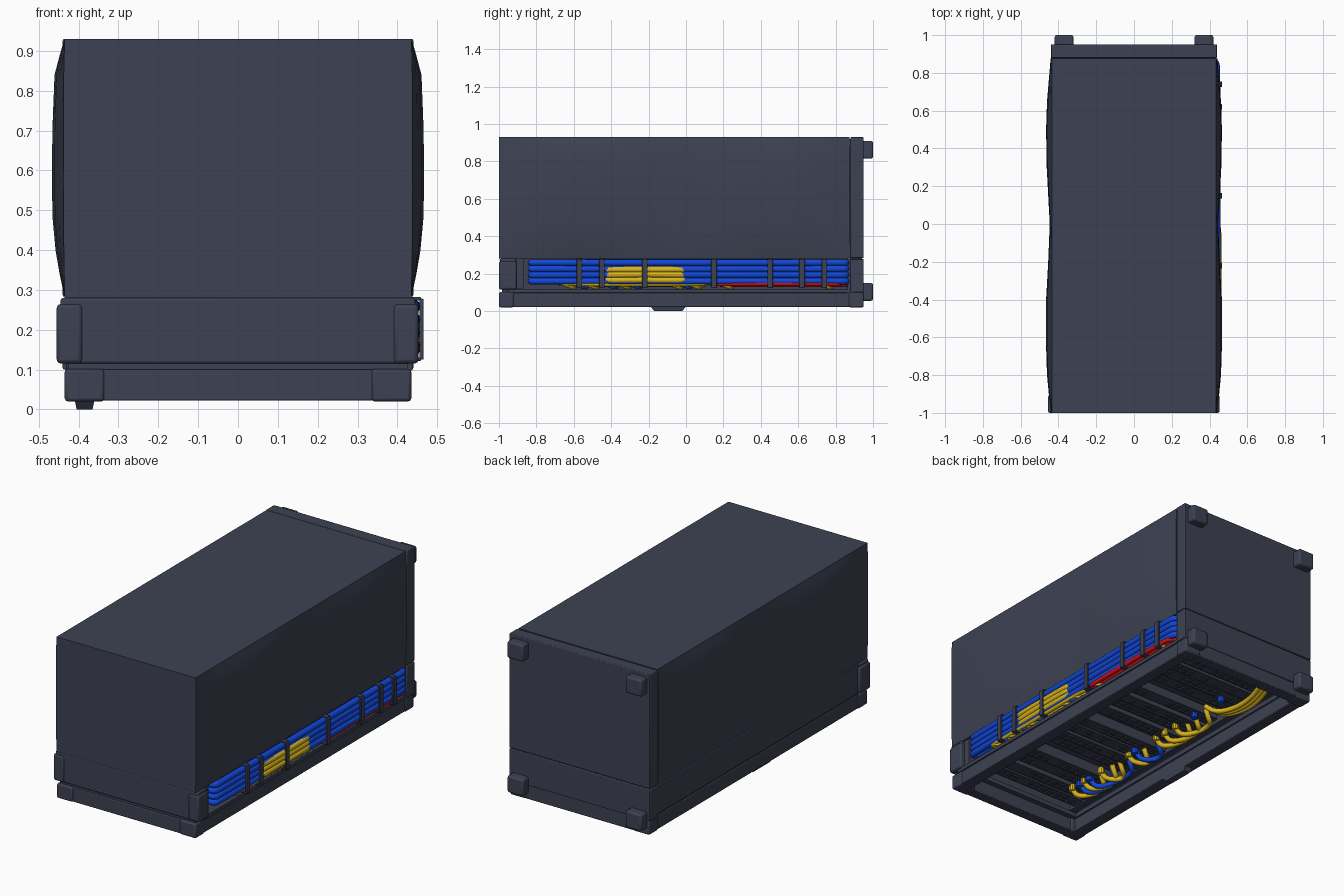
import bpy, bmesh, math, random
from mathutils import Vector

if "Cube" in bpy.data.objects:
    bpy.data.objects.remove(bpy.data.objects["Cube"])
random.seed(4)


def mat(name, c):
    m = bpy.data.materials.new(name)
    m.diffuse_color = (*c, 1)
    m.use_nodes = True
    m.node_tree.nodes["Principled BSDF"].inputs["Base Color"].default_value = m.diffuse_color
    return m


SLATE = mat("slate", (0.047, 0.053, 0.085))
BLUE = mat("cable_blue", (0.006, 0.065, 0.70))
YELLOW = mat("cable_yellow", (0.70, 0.46, 0.012))
RED = mat("cable_red", (0.70, 0.006, 0.008))


def finish(name, bm, material, bevel=0.0, smooth=35):
    bmesh.ops.recalc_face_normals(bm, faces=bm.faces)
    me = bpy.data.meshes.new(name)
    bm.to_mesh(me)
    bm.free()
    me.materials.append(material)
    ob = bpy.data.objects.new(name, me)
    bpy.context.collection.objects.link(ob)
    if bevel:
        b = ob.modifiers.new("bevel", 'BEVEL')
        b.width, b.segments, b.limit_method = bevel, 2, 'ANGLE'
    bpy.ops.object.select_all(action='DESELECT')
    ob.select_set(True)
    bpy.context.view_layer.objects.active = ob
    bpy.ops.object.shade_smooth_by_angle(angle=math.radians(smooth))
    return ob


def boxes(name, spans, material=SLATE, bevel=0.0):
    """Several boxes in one object, each given as (x0, x1, y0, y1, z0, z1)."""
    bm = bmesh.new()
    for s in spans:
        vs = bmesh.ops.create_cube(bm, size=1)["verts"]
        for v in vs:
            v.co = [s[2 * i] + (v.co[i] + 0.5) * (s[2 * i + 1] - s[2 * i]) for i in range(3)]
    return finish(name, bm, material, bevel)


def cables(name, paths, radius, material):
    """Round tubes swept along smooth paths."""
    cu = bpy.data.curves.new(name, 'CURVE')
    cu.dimensions = '3D'
    cu.bevel_depth, cu.bevel_resolution, cu.use_fill_caps = radius, 3, True
    cu.resolution_u = 4
    for pts in paths:
        sp = cu.splines.new('NURBS')
        sp.points.add(len(pts) - 1)
        for p, c in zip(sp.points, pts):
            p.co = (*c, 1)
        sp.use_endpoint_u = True
        sp.order_u = 3
    cu.materials.append(material)
    ob = bpy.data.objects.new(name, cu)
    bpy.context.collection.objects.link(ob)
    bpy.ops.object.select_all(action='DESELECT')
    ob.select_set(True)
    bpy.context.view_layer.objects.active = ob
    bpy.ops.object.convert(target='MESH')
    bpy.ops.object.shade_smooth_by_angle(angle=math.radians(50))


# main cover: box whose sides bow outwards in two shallow bulges
prof = [(0.28, 0.0), (0.34, 0.4), (0.40, 0.72), (0.48, 0.95), (0.56, 1.0),
        (0.70, 0.97), (0.84, 0.8), (0.90, 0.3), (0.93, 0.0)]
bow = [(-1.0, 0.1), (-0.9, 0.5), (-0.8, 0.8), (-0.6, 1.0), (-0.4, 0.95), (-0.2, 0.6), (0.0, 0.35),
       (0.15, 0.6), (0.3, 0.85), (0.5, 0.95), (0.65, 0.8), (0.8, 0.4), (0.875, 0.2)]
bm = bmesh.new()
rings = []
for y, f in bow:
    half = [(0.435 + 0.032 * f * g, z) for z, g in prof]
    loop = half + [(-x, z) for x, z in reversed(half)]
    rings.append([bm.verts.new((x, y, z)) for x, z in loop])
n = len(rings[0])
for a, b in zip(rings, rings[1:]):
    for i in range(n):
        bm.faces.new((a[i], a[(i + 1) % n], b[(i + 1) % n], b[i]))
bm.faces.new(rings[0])
bm.faces.new(rings[-1])
finish("main_cover", bm, SLATE, smooth=40)

# back panel in two pieces with corner feet
boxes("back_panel", [(-0.44, 0.44, 0.88, 0.95, 0.283, 0.93),
                     (-0.44, 0.44, 0.88, 0.95, 0.10, 0.279),
                     (-0.43, 0.43, 0.86, 0.94, 0.09, 0.92)], bevel=0.004)
boxes("back_feet", [(s * 0.37 - 0.05, s * 0.37 + 0.05, 0.94, 1.0, z, z + 0.095)
                    for s in (-1, 1) for z in (0.055, 0.815)], bevel=0.01)

# bottom frame: hollow rim with corner blocks
boxes("bottom_frame", [(-0.43, 0.43, -0.995, -0.93, 0.022, 0.1),
                       (-0.43, 0.43, 0.88, 0.948, 0.022, 0.1),
                       (-0.43, -0.36, -0.94, 0.89, 0.022, 0.1),
                       (0.36, 0.43, -0.94, 0.89, 0.022, 0.1)], bevel=0.004)
boxes("bottom_corners", [(s * 0.385 - 0.05, s * 0.385 + 0.05, y, y + 0.08, 0.02, 0.102)
                         for s in (-1, 1) for y in (-1.0, 0.87)], bevel=0.008)

# recessed ledge between the frame and the upper body
boxes("ledge", [(-0.425, 0.425, -0.985, -0.9, 0.095, 0.12),
                (-0.425, -0.35, -0.95, 0.9, 0.095, 0.12),
                (0.345, 0.438, -0.95, 0.9, 0.098, 0.118)])

# front band with raised end blocks, closed left wall
boxes("front_band", [(-0.445, 0.445, -0.995, -0.91, 0.115, 0.28)], bevel=0.006)
boxes("front_band_ends", [(-0.455, -0.39, -1.0, -0.905, 0.115, 0.265),
                          (0.39, 0.453, -1.0, -0.905, 0.115, 0.265)], bevel=0.01)
boxes("left_wall", [(-0.44, -0.40, -0.92, 0.89, 0.115, 0.279)], bevel=0.003)
boxes("cable_bay_wall", [(0.345, 0.365, -0.92, 0.88, 0.11, 0.285),
                         (0.36, 0.425, -0.91, -0.87, 0.12, 0.28)])

# tapered latch under the left rail
bm = bmesh.new()
bmesh.ops.create_cube(bm, size=1)
for v in bm.verts:
    k = 0.8 if v.co.z < 0 else 1.0
    v.co = (-0.385 + v.co.x * 0.05 * k, -0.095 + v.co.y * 0.19 * k, 0.0125 + v.co.z * 0.025)
finish("bottom_latch", bm, SLATE)

# stacked equipment seen through the open underside
units, details = [], []
pitch = 1.72 / 20
for i in range(20):
    y = -0.88 + i * pitch
    z = 0.19 if i % 5 == 4 else random.choice((0.135, 0.14, 0.15))
    units.append((-0.32, 0.32, y + 0.006, y + pitch - 0.006, z, 0.29))
    if i % 5 == 4:
        continue
    for k in range(12):
        if random.random() < 0.75:
            x = -0.27 + k * 0.048
            details.append((x, x + 0.034, y + 0.02, y + 0.042, z - 0.007, z + 0.01))
            details.append((x, x + 0.034, y + 0.05, y + 0.068, z - 0.007, z + 0.01))
boxes("equipment_units", units, bevel=0.003)
boxes("equipment_ports", details)
boxes("equipment_rails", [(s * 0.335 - 0.02, s * 0.335 + 0.02, -0.92, 0.88, 0.128, 0.285)
                          for s in (-1, 1)])


# side bundle: long cables that turn inwards at the front end
def run(x, z, y0, y1, turn=0.06):
    return [(x - turn, y0 + 0.02, z), (x - 0.008, y0, z), (x, y0 + 0.05, z),
            (x, (y0 + y1) / 2, z + random.uniform(-0.003, 0.003)), (x, y1 - 0.04, z),
            (x - 0.008, y1, z), (x - turn, y1 - 0.01, z)]


rows = (0.160, 0.193, 0.226, 0.259)
cables("side_blue_cables", [run(x, z, -0.84, 0.865) for z in rows for x in (0.405, 0.440)],
       0.018, BLUE)
cables("side_yellow_cables", [run(0.447, z, -0.44, 0.0, 0.04) for z in (0.165, 0.194, 0.222)],
       0.0165, YELLOW)
cables("side_lower_yellow", [run(0.438, 0.146, -0.68, 0.13), run(0.41, 0.14, -0.62, 0.10)],
       0.013, YELLOW)
cables("side_red_cables", [run(0.442, 0.146, 0.15, 0.83), run(0.415, 0.142, 0.18, 0.86)],
       0.014, RED)


# short branches from the bundle into the bay
def branch(y):
    return [(0.35, y + 0.03, 0.128), (0.41, y + 0.02, 0.126), (0.435, y, 0.13), (0.438, y - 0.04, 0.15)]


cables("yellow_branches", [branch(y) for y in (-0.62, -0.5, -0.33, -0.05, 0.05, 0.22, 0.75)], 0.01, YELLOW)
cables("blue_branches", [branch(y) for y in (-0.56, -0.4, -0.27, 0.0)], 0.01, BLUE)

# straps around the side bundle
boxes("cable_straps", [(0.455, 0.466, y - 0.015, y + 0.015, 0.125, 0.278)
                       for y in (-0.57, -0.45, -0.22, 0.15, 0.45, 0.62, 0.74)]
      + [(0.37, 0.46, y - 0.015, y + 0.015, z, z + 0.008)
         for y in (-0.57, -0.45, -0.22, 0.15, 0.45, 0.62, 0.74) for z in (0.122, 0.274)], bevel=0.003)


# patch leads hanging below the equipment on the left side
def lead(y0, y1, x=-0.2, sag=0.085):
    return [(x + 0.03, y0, 0.15), (x + 0.02, y0, 0.10), (x - 0.02, y0 + 0.02, sag),
            (x - 0.06, (y0 + y1) / 2, sag), (x - 0.06, y1 - 0.03, sag + 0.01),
            (x - 0.02, y1, 0.10), (x, y1, 0.15)]


yl = [(-0.72, -0.52), (-0.62, -0.42), (-0.48, -0.36), (-0.25, -0.16),
      (-0.02, 0.2), (0.05, 0.27), (0.14, 0.36)]
bl = [(-0.66, -0.44), (-0.58, -0.3), (-0.2, -0.06)]
cables("yellow_leads", [lead(a, b) for a, b in yl], 0.014, YELLOW)
cables("blue_leads", [lead(a, b, -0.21) for a, b in bl], 0.014, BLUE)
cables("yellow_lead_bundle", [[(-0.16 - d, 0.40, 0.14), (-0.2 - d, 0.42, 0.10), (-0.25 - d, 0.55, 0.09),
                               (-0.25 - d, 0.70, 0.10), (-0.21 - d, 0.83, 0.13), (-0.2 - d, 0.84, 0.16)]
                              for d in (0.0, 0.025, 0.05)], 0.014, YELLOW)


# plug collars on the leads
def plugs(name, ys, material):
    bm = bmesh.new()
    for y in ys:
        vs = bmesh.ops.create_cone(bm, cap_ends=True, segments=10, radius1=0.019,
                                   radius2=0.019, depth=0.03)["verts"]
        bmesh.ops.translate(bm, verts=vs, vec=Vector((-0.172, y, 0.125)))
    finish(name, bm, material)


plugs("yellow_plugs", [a for a, b in yl], YELLOW)
plugs("blue_plugs", [a for a, b in bl] + [0.30, 0.52], BLUE)
